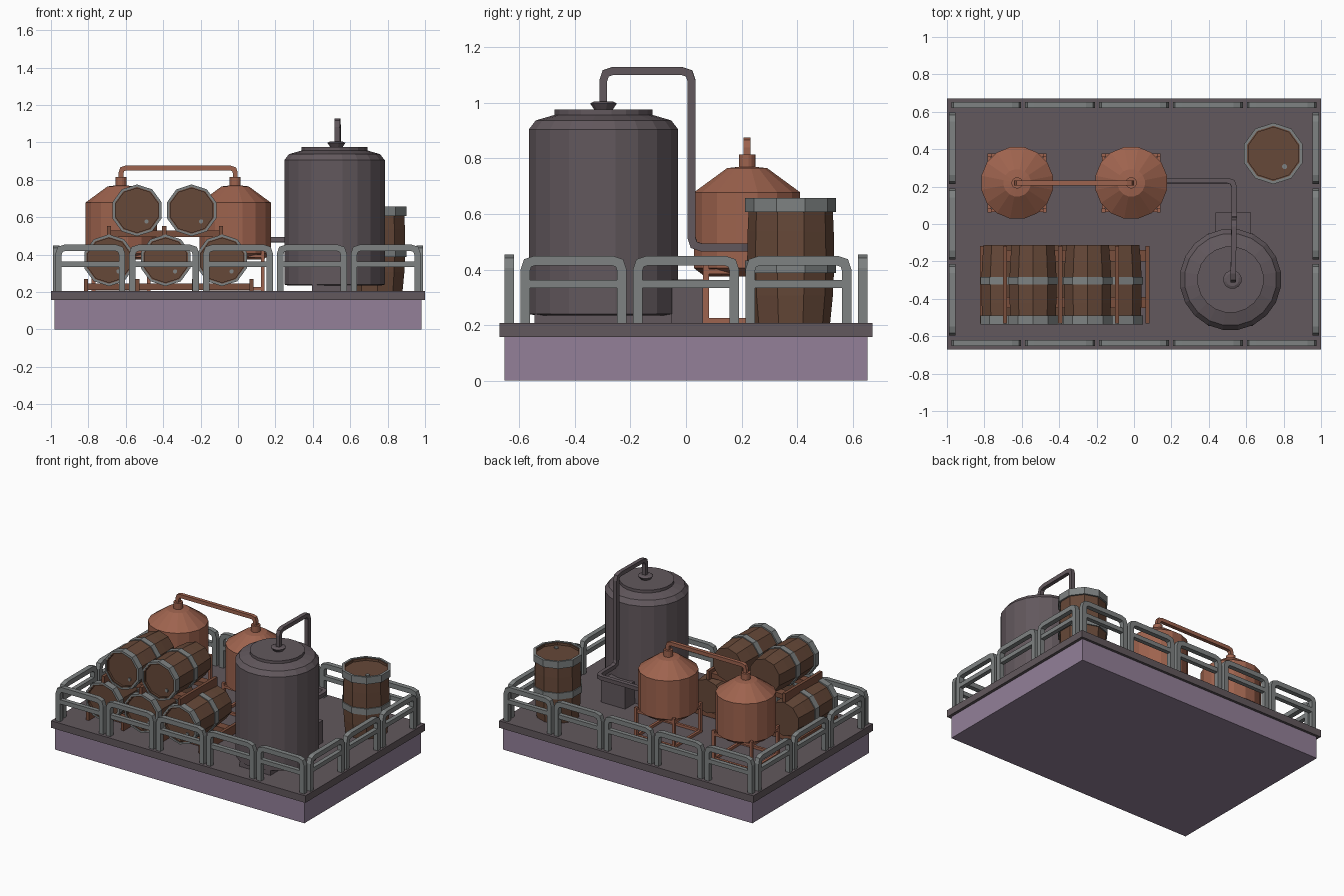
import bpy, bmesh, math
from mathutils import Vector, Matrix

if "Cube" in bpy.data.objects:
    bpy.data.objects.remove(bpy.data.objects["Cube"])


def material(name, r, g, b):
    lin = [((c / 255 + 0.055) / 1.055) ** 2.4 for c in (r, g, b)]
    m = bpy.data.materials.new(name)
    m.diffuse_color = (*lin, 1)
    m.use_nodes = True
    m.node_tree.nodes["Principled BSDF"].inputs["Base Color"].default_value = m.diffuse_color
    return m


PURPLE = material("purple_plinth", 147, 128, 152)
DARK = material("dark_grey_metal", 98, 88, 93)
COPPER = material("copper", 158, 99, 78)
WOOD = material("dark_wood", 102, 72, 56)
RED_WOOD = material("red_wood", 122, 78, 60)
STEEL = material("steel_grey", 126, 130, 130)


def finish(name, bm, mat):
    bmesh.ops.recalc_face_normals(bm, faces=bm.faces)
    me = bpy.data.meshes.new(name)
    bm.to_mesh(me)
    bm.free()
    me.materials.append(mat)
    ob = bpy.data.objects.new(name, me)
    bpy.context.collection.objects.link(ob)
    return ob


def box(name, lo, hi, mat):
    bm = bmesh.new()
    lo, hi = Vector(lo), Vector(hi)
    s = hi - lo
    bmesh.ops.create_cube(bm, size=1, matrix=Matrix.Translation((lo + hi) / 2) @ Matrix.Diagonal((*s, 1)))
    return finish(name, bm, mat)


def lathe(name, profile, n, mat, loc=(0, 0, 0), closed=False):
    """Turn (radius, z) points about z; ends are capped, or the profile closes on itself."""
    bm = bmesh.new()
    rings = []
    for r, z in profile:
        rings.append([bm.verts.new((r * math.cos(a), r * math.sin(a), z))
                      for a in (math.tau * (i + 0.5) / n for i in range(n))])
    pairs = list(zip(rings, rings[1:]))
    if closed:
        pairs.append((rings[-1], rings[0]))
    else:
        bm.faces.new(rings[0])
        bm.faces.new(rings[-1])
    for a, b in pairs:
        for i in range(n):
            j = (i + 1) % n
            bm.faces.new((a[i], a[j], b[j], b[i]))
    ob = finish(name, bm, mat)
    ob.location = loc
    return ob


def rounded(points, r, steps=2):
    """Round the inner corners of a polyline."""
    pts = [Vector(p) for p in points]
    out = [pts[0]]
    for a, p, b in zip(pts, pts[1:], pts[2:]):
        s, e = p + (a - p).normalized() * r, p + (b - p).normalized() * r
        for k in range(steps + 1):
            t = k / steps
            out.append(s * (1 - t) ** 2 + p * 2 * t * (1 - t) + e * t * t)
    return out + [pts[-1]]


def sweep(name, pts, w, mat):
    """Square bar along a polyline with mitred joints."""
    pts = [Vector(p) for p in pts]
    dirs = [(b - a).normalized() for a, b in zip(pts, pts[1:])]
    d = dirs[0]
    u = d.cross(Vector((0, 1, 0)) if abs(d.y) < 0.9 else Vector((1, 0, 0))).normalized()
    v = d.cross(u)
    ring = [pts[0] + (u * a + v * b) * w / 2 for a, b in ((-1, -1), (1, -1), (1, 1), (-1, 1))]
    bm = bmesh.new()
    prev = [bm.verts.new(p) for p in ring]
    bm.faces.new(prev)
    for i, d in enumerate(dirs):
        n = d + dirs[i + 1] if i + 1 < len(dirs) else d
        ring = [p + d * ((pts[i + 1] - p).dot(n) / d.dot(n)) for p in ring]
        cur = [bm.verts.new(p) for p in ring]
        for k in range(4):
            m = (k + 1) % 4
            bm.faces.new((prev[k], prev[m], cur[m], cur[k]))
        prev = cur
    bm.faces.new(prev)
    return finish(name, bm, mat)


# Platform
D = 0.207
box("plinth", (-0.98, -0.654, 0), (0.98, 0.654, 0.157), PURPLE)
box("deck", (-1, -0.672, 0.157), (1, 0.672, D), DARK)


# Railing panels: rounded hoop plus a middle bar
def panel(a, b, fixed, along_x):
    w, top = 0.034, 0.454 if along_x else 0.449
    P = (lambda t, z: (t, fixed, z)) if along_x else (lambda t, z: (fixed, t, z))
    a, b, zt = a + w / 2, b - w / 2, top - w / 2
    sweep("railing_frame", rounded([P(a, D), P(a, zt), P(b, zt), P(b, D)], 0.035), w, STEEL)
    sweep("railing_bar", [P(a, 0.348), P(b, 0.348)], 0.03, STEEL)


for s in (-1, 1):
    for i in range(5):
        c = (i - 2) * 0.395
        panel(c - 0.187, c + 0.187, s * 0.636, True)
    for i in range(3):
        c = (i - 1) * 0.405
        panel(c - 0.191, c + 0.191, s * 0.972, False)

# Large tank, with its support, cap and pump box
TX, TY = 0.516, -0.297
lathe("tank_body", [(0.25, 0.235), (0.272, 0.24), (0.272, 0.905), (0.247, 0.937), (0.178, 0.957), (0.178, 0.977)],
      20, DARK, (TX, TY, 0))
lathe("tank_cap", [(0.034, 0.975), (0.05, 0.998), (0.035, 1.005)], 12, DARK, (TX + 0.01, TY, 0))
box("tank_support", (0.395, -0.545, D), (0.637, -0.05, 0.24), DARK)
box("pump_box", (0.435, -0.05, D), (0.625, 0.062, 0.365), DARK)
sweep("tank_pipe", rounded([(0.53, -0.298, 0.99), (0.53, -0.298, 1.115), (0.535, 0.02, 1.115),
                            (0.535, 0.02, 0.48), (0.535, 0.232, 0.48), (0.12, 0.232, 0.48)], 0.035), 0.028, DARK)

# Two copper stills on leg frames
SY = 0.22
for sx in (-0.625, -0.015):
    lathe("still_body", [(0.155, 0.375), (0.195, 0.405), (0.195, 0.678), (0.074, 0.765), (0.03, 0.77), (0.03, 0.815)],
          16, COPPER, (sx, SY, 0))
    o = 0.148
    for s in (-1, 1):
        for t in (-1, 1):
            x, y = sx + s * o, SY + t * o
            box("still_leg", (x - 0.01, y - 0.01, D), (x + 0.01, y + 0.01, 0.42), COPPER)
        for z in (0.217, 0.393):
            x, y = sx + s * o, SY + s * o
            sweep("still_side_bar", [(x, SY - o, z), (x, SY + o, z)], 0.018, COPPER)
            sweep("still_cross_bar", [(sx - o, y, z), (sx + o, y, z)], 0.018, COPPER)
sweep("still_pipe", rounded([(-0.625, SY, 0.81), (-0.625, SY, 0.863), (-0.015, SY, 0.863), (-0.015, SY, 0.81)], 0.025),
      0.026, COPPER)


# Barrels: bulged staves, recessed lid, two hoops and a bung
def barrel(matrix):
    parts = [
        lathe("barrel_staves", [(0.142, 0), (0.152, 0.1), (0.157, 0.21), (0.155, 0.33), (0.15, 0.446), (0.14, 0.446),
                                (0.14, 0.43)], 10, WOOD),
        lathe("barrel_top_hoop", [(0.15, 0.4), (0.164, 0.4), (0.164, 0.45), (0.148, 0.45)], 10, STEEL, closed=True),
        lathe("barrel_middle_hoop", [(0.15, 0.18), (0.164, 0.18), (0.164, 0.225), (0.15, 0.225)], 10, STEEL, closed=True),
        lathe("barrel_bung", [(0.014, 0.425), (0.014, 0.437)], 8, STEEL),
    ]
    parts[3].data.transform(Matrix.Translation((0.06, -0.07, 0)))
    for p in parts:
        p.data.transform(matrix)


barrel(Matrix.Translation((0.745, 0.377, D)))
lying = Matrix.Rotation(math.pi / 2, 4, 'X') @ Matrix.Diagonal((0.845, 0.845, 0.94, 1))
for x, z in ((-0.69, 0.37), (-0.387, 0.37), (-0.085, 0.37), (-0.54, 0.637), (-0.248, 0.637)):
    barrel(Matrix.Translation((x, -0.113, z)) @ lying)

# Barrel racks: rails between the barrels and boards beneath them
for xs, z0, z1 in (((-0.812, -0.538, -0.236, 0.073), D, 0.27), ((-0.69, -0.394, -0.09), 0.49, 0.553)):
    for x in xs:
        box("rack_rail", (x - 0.011, -0.532, z0), (x + 0.011, -0.117, z1), RED_WOOD)
    for y in (-0.42, -0.17):
        box("rack_board", (xs[0], y - 0.03, z0 + 0.005), (xs[-1], y + 0.03, z0 + 0.04), RED_WOOD)
